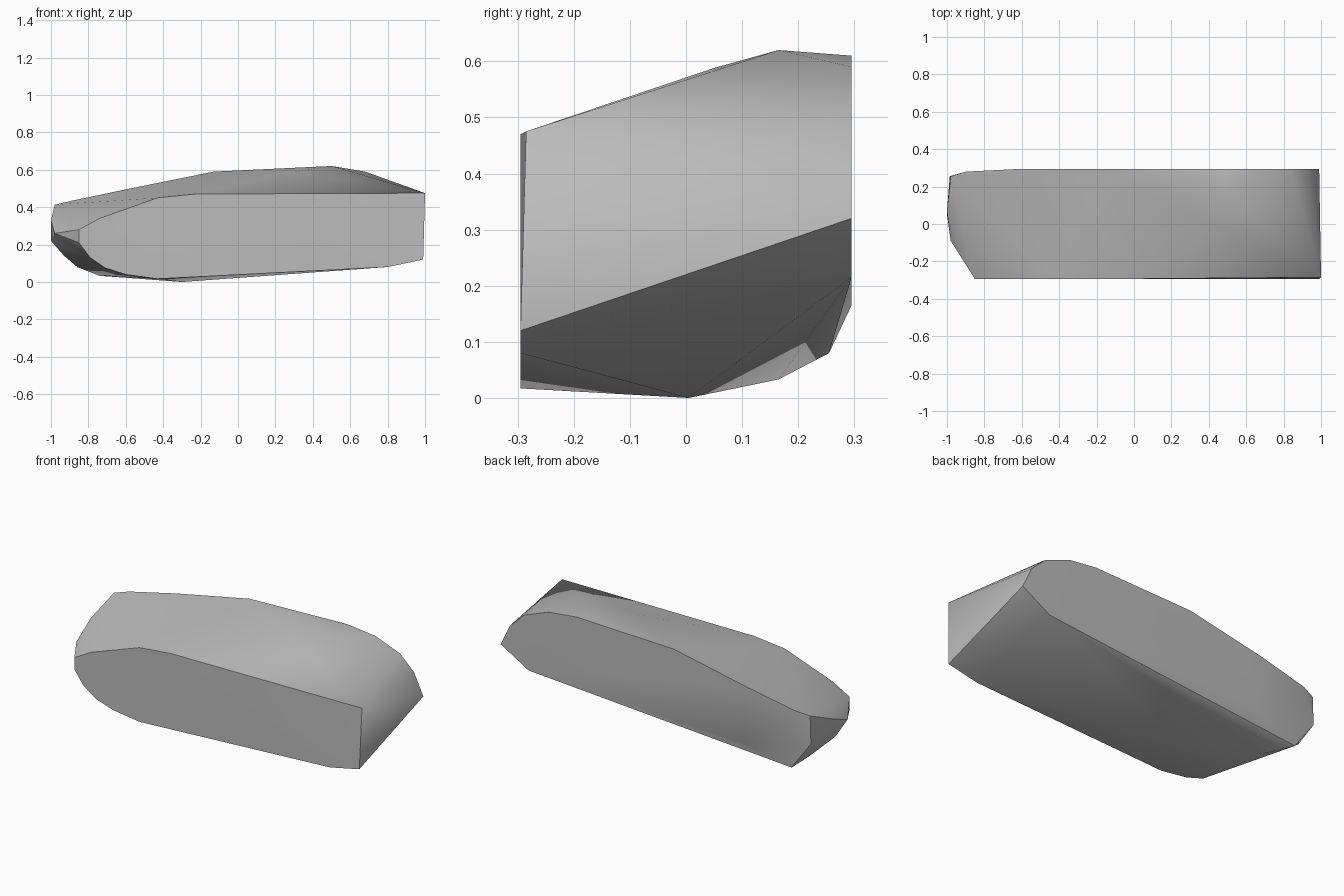
import bpy, bmesh, math

cube = bpy.data.objects.get("Cube")
if cube:
    bpy.data.objects.remove(cube)

# Plain grey finish
grey = bpy.data.materials.new("plain_grey")
grey.use_nodes = True
colour = (0.5, 0.5, 0.5, 1)
grey.diffuse_color = colour
grey.node_tree.nodes["Principled BSDF"].inputs["Base Color"].default_value = colour

# Front outline as (x, z)
front = [(-.23, .47), (-.43, .45), (-.74, .34), (-.85, .28), (-.85, .21),
         (-.79, .13), (-.71, .075), (-.6, .04), (-.43, .017), (.8, .08), (.99, .12)]
# Back outline as (x, z)
back = [(.99, .32), (.93, .445), (.84, .53), (.68, .59), (.5, .61), (-.13, .59),
        (-.6, .495), (-.58, .165), (.81, .215)]
points = [(x, -.295, z) for x, z in front] + [(x, .295, z) for x, z in back]
# Top front corner and raised crown
points += [(1, -.285, .475), (.5, .165, .62), (.3, .05, .588)]
# Rounded nose at the narrow end
points += [(-.9, .28, .432), (-.98, .255, .413), (-.985, .255, .25),
           (-1, .07, .33), (-1, .05, .22), (-.98, -.09, .26), (-.93, .2, .14)]
# Keel underneath
points += [(-.86, .255, .08), (-.74, .165, .033), (-.3, .005, 0)]

bm = bmesh.new()
for p in points:
    bm.verts.new(p)
hull = bmesh.ops.convex_hull(bm, input=bm.verts)
loose = [v for v in bm.verts if not v.link_faces]
bmesh.ops.delete(bm, geom=loose, context="VERTS")
bmesh.ops.dissolve_limit(bm, angle_limit=math.radians(1), verts=bm.verts, edges=bm.edges)
bmesh.ops.recalc_face_normals(bm, faces=bm.faces)

mesh = bpy.data.meshes.new("tapered_body")
bm.to_mesh(mesh)
bm.free()
mesh.materials.append(grey)
body = bpy.data.objects.new("tapered_body", mesh)
bpy.context.collection.objects.link(body)
bpy.context.view_layer.objects.active = body
body.select_set(True)
bpy.ops.object.shade_smooth_by_angle(angle=math.radians(30))
